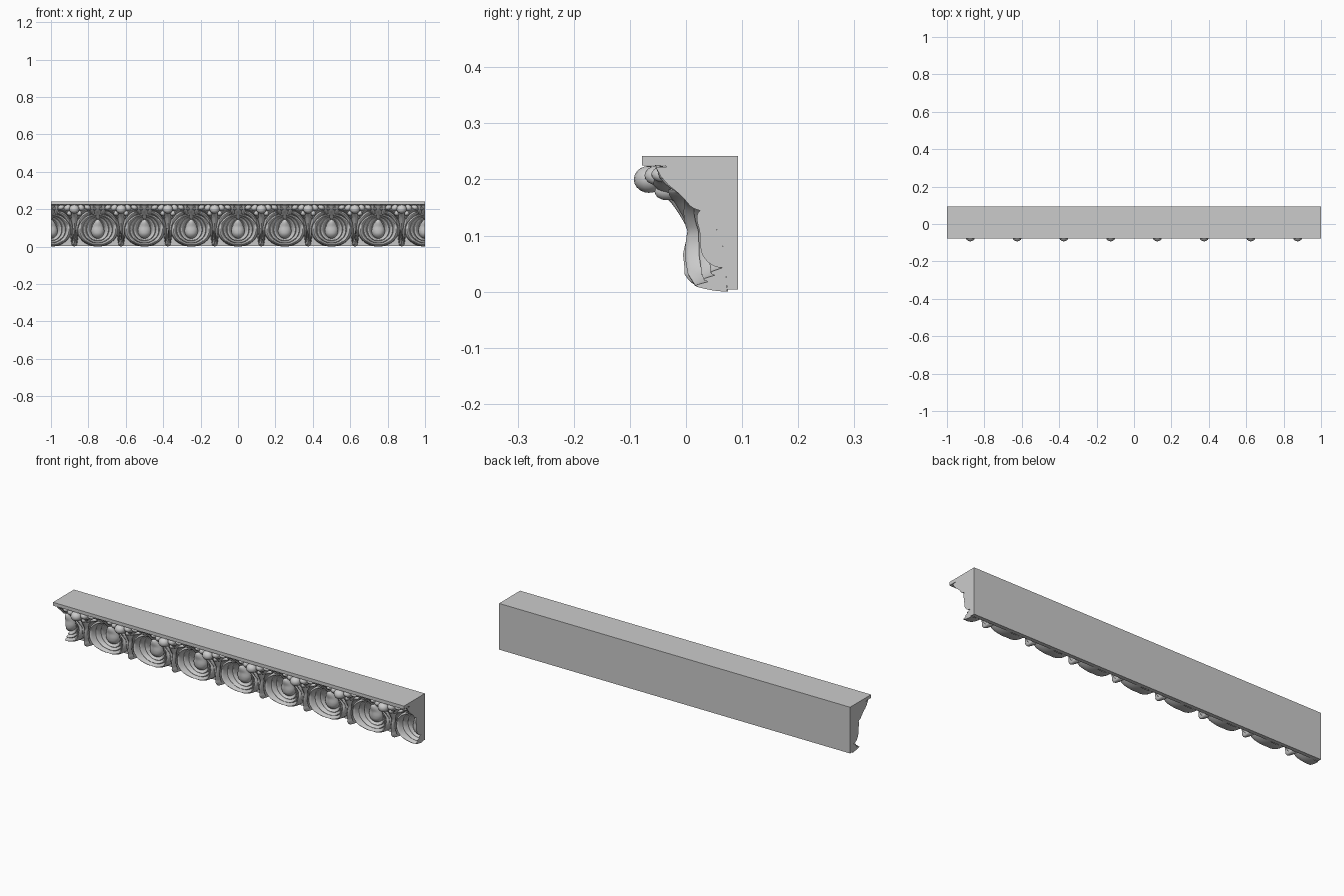
import bpy, bmesh, math
from mathutils import Vector, Matrix

if "Cube" in bpy.data.objects:
    bpy.data.objects.remove(bpy.data.objects["Cube"])

# (z, y) of the plain cove behind, and of the foremost carving
GROUND = [(0, .073), (.04, .071), (.08, .066), (.11, .055), (.15, .035), (.19, .005), (.21, -.017), (.225, -.038)]
FRONT = [(0, .04), (.01, .012), (.03, -.002), (.066, -.008), (.107, -.003), (.137, -.022), (.159, -.037),
         (.177, -.058), (.19, -.08), (.205, -.085), (.225, -.075)]
PERIOD = .25
EGGS = [i * PERIOD for i in range(-4, 5)]
DARTS = [(i + .5) * PERIOD for i in range(-4, 4)]


def lookup(table, z):
    z = min(max(z, table[0][0]), table[-1][0])
    for (a, ya), (b, yb) in zip(table, table[1:]):
        if z <= b:
            return ya + (yb - ya) * (z - a) / (b - a)


def place(x, z, t):
    """Point at height z; t = 0 on the cove, 1 on the foremost carving."""
    z = min(max(z, 0), .224)
    g = lookup(GROUND, z) + .002
    return Vector((x, g + (lookup(FRONT, z) - g) * t, z))


def spline(pts, n):
    """Smooth curve through tuples of any length."""
    out = []
    for i in range(len(pts) - 1):
        p = [pts[max(i - 1, 0)], pts[i], pts[i + 1], pts[min(i + 2, len(pts) - 1)]]
        for k in range(n):
            u = k / n
            out.append([.5 * (2 * b + (c - a) * u + (2 * a - 5 * b + 4 * c - d) * u * u
                              + (3 * b - a - 3 * c + d) * u ** 3) for a, b, c, d in zip(*p)])
    return out + [list(pts[-1])]


def skin(bm, rows, closed=False):
    vs = [[bm.verts.new(p) for p in r] for r in rows]
    n = len(vs[0])
    for a, b in zip(vs, vs[1:]):
        for i in range(n if closed else n - 1):
            j = (i + 1) % n
            bm.faces.new((a[i], a[j], b[j], b[i]))


def oval_loft(bm, cx, outline, rings, n=56):
    """Rings of (k, t); outline(k, angle) -> x, z, depth factor."""
    rows = []
    for k, t in rings:
        row = []
        for i in range(n):
            x, z, f = outline(k, 2 * math.pi * i / n)
            row.append(place(cx + x, z, t * f))
        rows.append(row)
    skin(bm, rows, True)


def ridge(bm, cx, path, side=1, n=6):
    """Raised leaf along (x, z, width, t) points, its flanks falling to the cove."""
    pts = spline(path, n)
    rows = []
    for i, (x, z, w, t) in enumerate(pts):
        a, b = pts[max(i - 1, 0)], pts[min(i + 1, len(pts) - 1)]
        d = Vector((b[0] - a[0], b[1] - a[1])).normalized()
        row = []
        for k in range(11):
            s = math.cos(math.pi * k / 10)
            h = max(0, t) * (1 - abs(s) ** 2.6)
            row.append(place(cx + side * (x - d.y * s * w), z + d.x * s * w, h))
        rows.append(row)
    skin(bm, rows)


def lobe(bm, c, r, tilt=0):
    m = Matrix.Translation(c) @ Matrix.Rotation(tilt, 4, 'Y') @ Matrix.Diagonal((*r, 1))
    bmesh.ops.create_uvsphere(bm, u_segments=16, v_segments=10, radius=1, matrix=m)


def finish(name, bm, angle=50):
    """Trim at both ends, close the cut back to the cove and shade."""
    bmesh.ops.remove_doubles(bm, verts=bm.verts, dist=.00005)
    bmesh.ops.recalc_face_normals(bm, faces=bm.faces)
    for s in (-1, 1):
        r = bmesh.ops.bisect_plane(bm, geom=bm.verts[:] + bm.edges[:] + bm.faces[:], dist=1e-5,
                                   plane_co=(s, 0, 0), plane_no=(s, 0, 0), clear_outer=True)
        cut = [e for e in r['geom_cut'] if isinstance(e, bmesh.types.BMEdge) and e.is_boundary]
        if cut:
            ex = bmesh.ops.extrude_edge_only(bm, edges=cut)
            for v in ex['geom']:
                if isinstance(v, bmesh.types.BMVert):
                    v.co.y = lookup(GROUND, v.co.z)
    bmesh.ops.recalc_face_normals(bm, faces=bm.faces)
    me = bpy.data.meshes.new(name)
    bm.to_mesh(me)
    bm.free()
    ob = bpy.data.objects.new(name, me)
    bpy.context.collection.objects.link(ob)
    bpy.context.view_layer.objects.active = ob
    ob.select_set(True)
    bpy.ops.object.shade_smooth_by_angle(angle=math.radians(angle))
    ob.select_set(False)


# Plain moulding behind: back board, cove and top fillet
bm = bmesh.new()
prof = [(.093, .004), (.093, .242), (-.078, .242), (-.078, .225)]
prof += [(y, max(z, .004)) for z, y in reversed(GROUND)]
ends = [[bm.verts.new((x, y, z)) for y, z in prof] for x in (-1, 1)]
for i in range(len(prof)):
    j = (i + 1) % len(prof)
    bm.faces.new((ends[0][i], ends[0][j], ends[1][j], ends[1][i]))
for e in ends:
    bm.faces.new(e)
finish("cornice_body", bm, 30)


# Teardrop eggs
def egg_outline(k, a):
    pinch = 1 - .3 * max(0, math.sin(a))
    return .036 * k * math.cos(a) * pinch, .085 + k * math.sin(a) * (.06 if math.sin(a) > 0 else .042), 1


bm = bmesh.new()
dome = [(math.cos(u * math.pi / 20), .15 + .42 * math.sin(u * math.pi / 20)) for u in range(11)]
for x in EGGS:
    oval_loft(bm, x, egg_outline, [(1, 0)] + dome, 32)
finish("eggs", bm)


# Ridged husks round the eggs, sinking towards the top
def husk_outline(k, a):
    s = math.sin(a)
    x = (.042 + .061 * k) * math.cos(a)
    z = .09 + (.058 + .024 * k if s > 0 else .05 + .036 * k) * s
    up = max(0, s)
    return x, z, 1 - .62 * up * up


bm = bmesh.new()
rings = [(-.15, 0), (0, .2), (.12, .36), (.24, .38), (.3, .3), (.45, .56), (.56, .6), (.62, .52),
         (.76, .84), (.88, .93), (1, .8), (1.08, .5), (1.12, 0)]
for x in EGGS:
    oval_loft(bm, x, husk_outline, spline(rings, 2))
finish("husks", bm)

# Darts between the husks, each with a bulb at its foot
bm = bmesh.new()
for x in DARTS:
    ridge(bm, x, [(0, .001, .004, .2), (0, .012, .015, .9), (0, .028, .012, 1), (0, .045, .007, .98),
                  (0, .08, .009, .95), (0, .12, .014, .85), (0, .16, .02, .85), (0, .2, .024, .9)])
finish("darts", bm)

# Side leaves flaring from each dart over the shoulders of the husks
bm = bmesh.new()
for x in DARTS:
    for s in (-1, 1):
        ridge(bm, x, [(.012, .02, .004, .6), (.014, .06, .008, .78), (.017, .1, .011, .8), (.03, .135, .014, .78),
                      (.052, .163, .014, .74), (.075, .178, .011, .6), (.09, .175, .005, .3)], s)
        ridge(bm, x, [(.02, .15, .008, .7), (.034, .178, .013, .8), (.06, .198, .012, .68),
                      (.09, .203, .011, .5), (.125, .2, .011, .42)], s)
finish("side_leaves", bm)

# Pendant leaf tips above the eggs, with a rib on either side
bm = bmesh.new()
for x in EGGS:
    ridge(bm, x, [(0, .222, .022, .5), (0, .195, .022, .45), (0, .168, .017, .42), (0, .15, .01, .38), (0, .142, .003, .1)])
    for s in (-1, 1):
        ridge(bm, x, [(.03, .222, .012, .5), (.03, .195, .012, .5), (.024, .172, .008, .4), (.018, .162, .003, .1)], s)
finish("pendant_tips", bm)

# Curled leaf heads under the fillet
bm = bmesh.new()
for x in DARTS:
    lobe(bm, (x, -.066, .2), (.027, .027, .024))
    for s in (-1, 1):
        lobe(bm, (x + s * .036, -.05, .207), (.02, .024, .017), s * .5)
        lobe(bm, (x + s * .07, -.04, .209), (.018, .022, .014), s * .3)
        lobe(bm, (x + s * .028, -.034, .178), (.013, .022, .016), s * .6)
finish("leaf_heads", bm)
